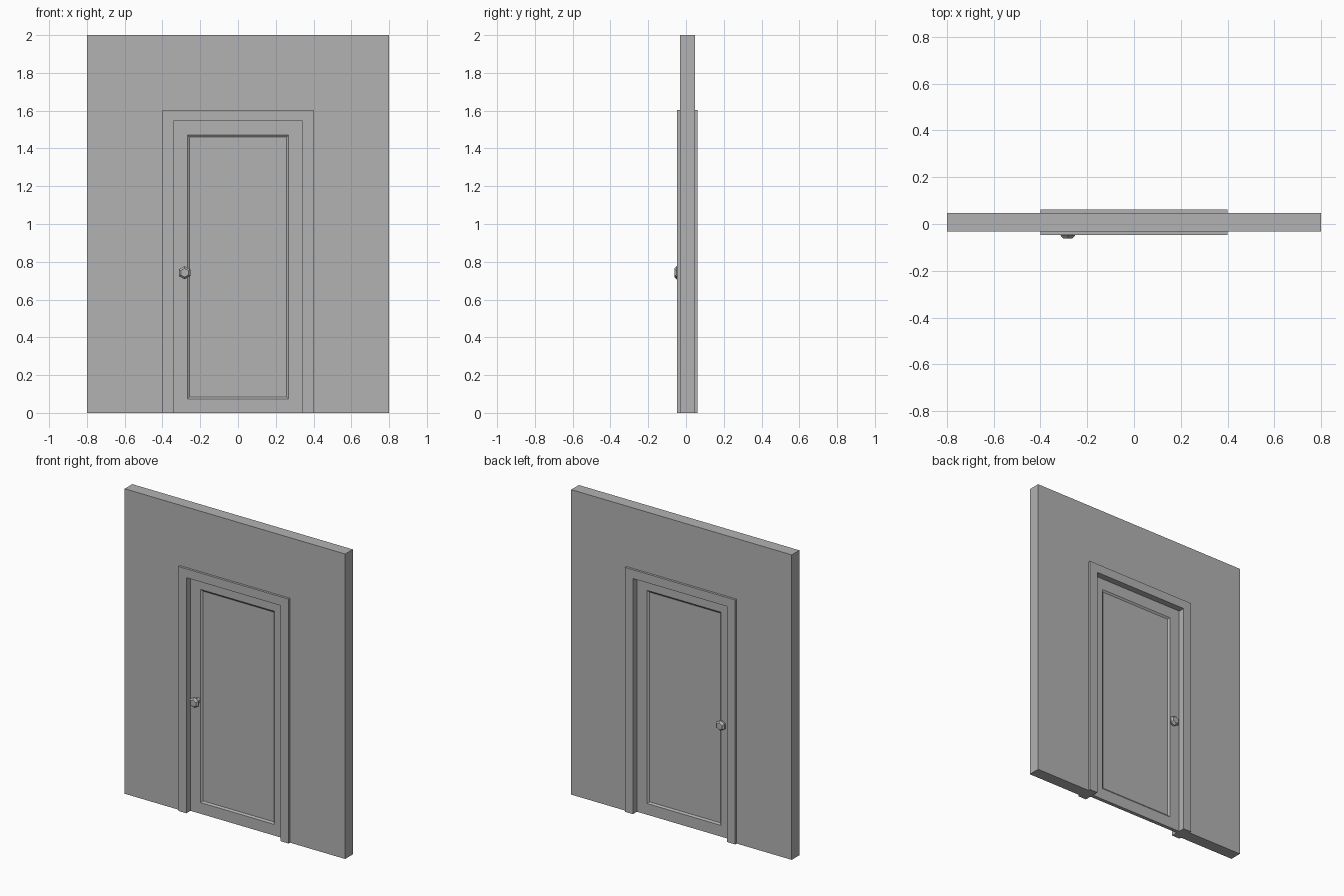
import bpy
import bmesh
from math import tau
from mathutils import Vector

old = bpy.data.objects.get("Cube")
if old:
    bpy.data.objects.remove(old, do_unlink=True)

# One plain grey for everything
grey = bpy.data.materials.new("plain grey")
grey.use_nodes = True
colour = (0.45, 0.45, 0.45, 1)
grey.diffuse_color = colour
grey.node_tree.nodes["Principled BSDF"].inputs["Base Color"].default_value = colour


def finish(bm, name):
    bmesh.ops.recalc_face_normals(bm, faces=bm.faces)
    mesh = bpy.data.meshes.new(name)
    bm.to_mesh(mesh)
    bm.free()
    mesh.materials.append(grey)
    obj = bpy.data.objects.new(name, mesh)
    bpy.context.collection.objects.link(obj)
    return obj


def slab(outline, front, back):
    """Extrude an x-z outline along y."""
    bm = bmesh.new()
    face = bm.faces.new([bm.verts.new((x, front, z)) for x, z in outline])
    out = bmesh.ops.extrude_face_region(bm, geom=[face])
    verts = [v for v in out["geom"] if isinstance(v, bmesh.types.BMVert)]
    bmesh.ops.translate(bm, verts=verts, vec=(0, back - front, 0))
    bmesh.ops.recalc_face_normals(bm, faces=bm.faces)
    return bm


def arch(outer_x, outer_z, inner_x, inner_z):
    """Doorway outline, open at the floor."""
    half = [(inner_x, inner_z), (inner_x, 0), (outer_x, 0), (outer_x, outer_z)]
    return half + [(-x, z) for x, z in reversed(half)]


# Wall with a doorway, and the casing that stands proud on both sides
finish(slab(arch(0.8, 2, 0.39, 1.595), -0.032, 0.047), "wall")
finish(slab(arch(0.4, 1.603, 0.342, 1.545), -0.047, 0.062), "door_frame")

# Door leaf with a bevelled sunken panel on each side
door_front, door_back = -0.004, 0.02
w, h = 0.342, 1.545
bm = slab([(-w, 0), (w, 0), (w, h), (-w, h)], door_front, door_back)
for face in [f for f in bm.faces if abs(f.normal.y) > 0.9]:
    bmesh.ops.inset_region(bm, faces=[face], thickness=0.104)
    bmesh.ops.inset_region(bm, faces=[face], thickness=0.016, depth=-0.008)
finish(bm, "door_leaf")


def knob(name, base, tip):
    """Six-sided knob turned around the y axis."""
    d = 1 if tip > base else -1
    profile = [(0, base), (0.017, base), (0.017, tip - d * 0.034),
               (0.027, tip - d * 0.031), (0.035, tip - d * 0.02),
               (0.035, tip - d * 0.012), (0.023, tip), (0, tip)]
    bm = bmesh.new()
    verts = [bm.verts.new((0, y, r)) for r, y in profile]
    edges = [bm.edges.new(pair) for pair in zip(verts, verts[1:])]
    bmesh.ops.spin(bm, geom=verts + edges, cent=(0, 0, 0), axis=(0, 1, 0),
                   angle=tau, steps=6)
    bmesh.ops.remove_doubles(bm, verts=bm.verts, dist=0.0005)
    bmesh.ops.translate(bm, verts=bm.verts, vec=Vector((-0.283, 0, 0.742)))
    finish(bm, name)


knob("front_knob", door_front, -0.062)
knob("back_knob", door_back, 0.061)
